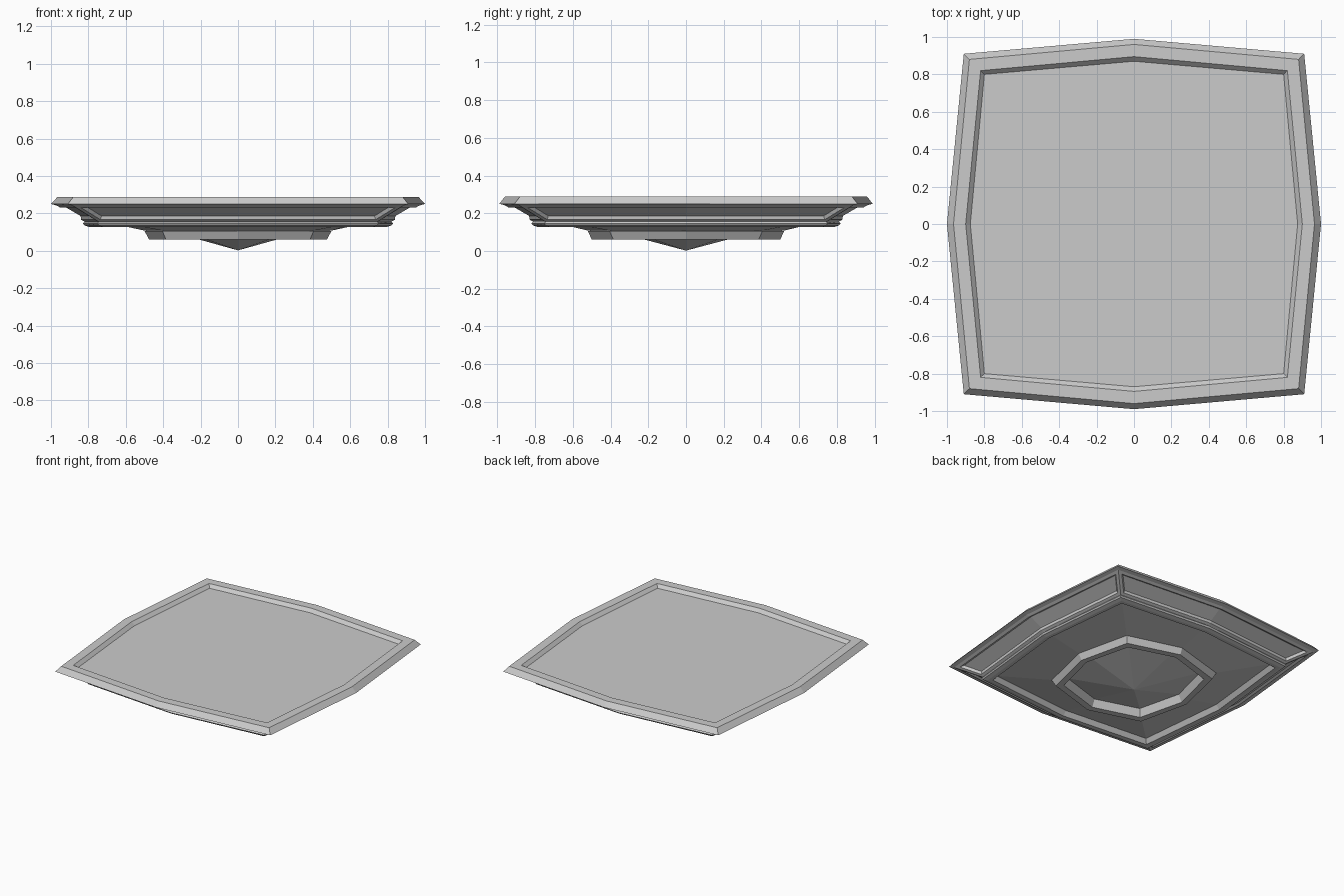
import bpy, bmesh

if "Cube" in bpy.data.objects:
    bpy.data.objects.remove(bpy.data.objects["Cube"])


def outline(bm, c, mx, my, z):
    """Bulged square: four corners at c, side midpoints at mx / my."""
    pts = [(c, c), (0, my), (-c, c), (-mx, 0), (-c, -c), (0, -my), (c, -c), (mx, 0)]
    return [bm.verts.new((x, y, z)) for x, y in pts]


def bridge(bm, a, b):
    return [bm.faces.new((a[i], a[(i + 1) % 8], b[(i + 1) % 8], b[i])) for i in range(8)]


def finish(bm, name):
    bmesh.ops.recalc_face_normals(bm, faces=bm.faces[:])
    me = bpy.data.meshes.new(name)
    bm.to_mesh(me)
    bm.free()
    ob = bpy.data.objects.new(name, me)
    bpy.context.collection.objects.link(ob)
    return ob


# Tray body: outlines from the recessed floor over the rim to the underside
levels = [
    (0.80, 0.875, 0.87, 0.264),    # floor
    (0.82, 0.90, 0.895, 0.288),    # rim inner edge
    (0.88, 0.965, 0.96, 0.288),    # rim outer edge
    (0.91, 1.00, 0.99, 0.25),      # widest edge
    (0.885, 0.97, 0.96, 0.242),    # top of sloped sides
    (0.745, 0.82, 0.81, 0.155),    # bottom of sloped sides
    (0.75, 0.83, 0.82, 0.146),     # lower lip
    (0.745, 0.82, 0.81, 0.135),
    (0.72, 0.795, 0.785, 0.127),
    (0.695, 0.77, 0.76, 0.127),
    (0.675, 0.745, 0.735, 0.16),   # recessed bottom
    (0.405, 0.50, 0.52, 0.108),
    (0.325, 0.405, 0.425, 0.115),
]
bm = bmesh.new()
rings = [outline(bm, *lv) for lv in levels]
bm.faces.new(rings[0])
bands = [bridge(bm, a, b) for a, b in zip(rings, rings[1:])]
tip = bm.verts.new((0, 0, 0.002))
last = rings[-1]
for i in range(8):
    bm.faces.new((last[i], last[(i + 1) % 8], tip))
bmesh.ops.recalc_face_normals(bm, faces=bm.faces[:])

# Sunken panel on each of the four sloped sides
slope = bands[4]
for s in range(4):
    side = slope[2 * s:2 * s + 2]
    bmesh.ops.inset_region(bm, faces=side, thickness=0.022, use_even_offset=True)
    bmesh.ops.inset_region(bm, faces=side, thickness=0.012, depth=-0.016,
                           use_even_offset=True)
finish(bm, "tray_body")

# Eight-sided foot ring under the tray
foot = [
    (0.405, 0.50, 0.52, 0.106),
    (0.385, 0.475, 0.50, 0.06),
    (0.345, 0.43, 0.45, 0.06),
    (0.325, 0.405, 0.425, 0.116),
]
bm = bmesh.new()
rings = [outline(bm, *lv) for lv in foot]
for i in range(4):
    bridge(bm, rings[i], rings[(i + 1) % 4])
finish(bm, "foot_ring")
